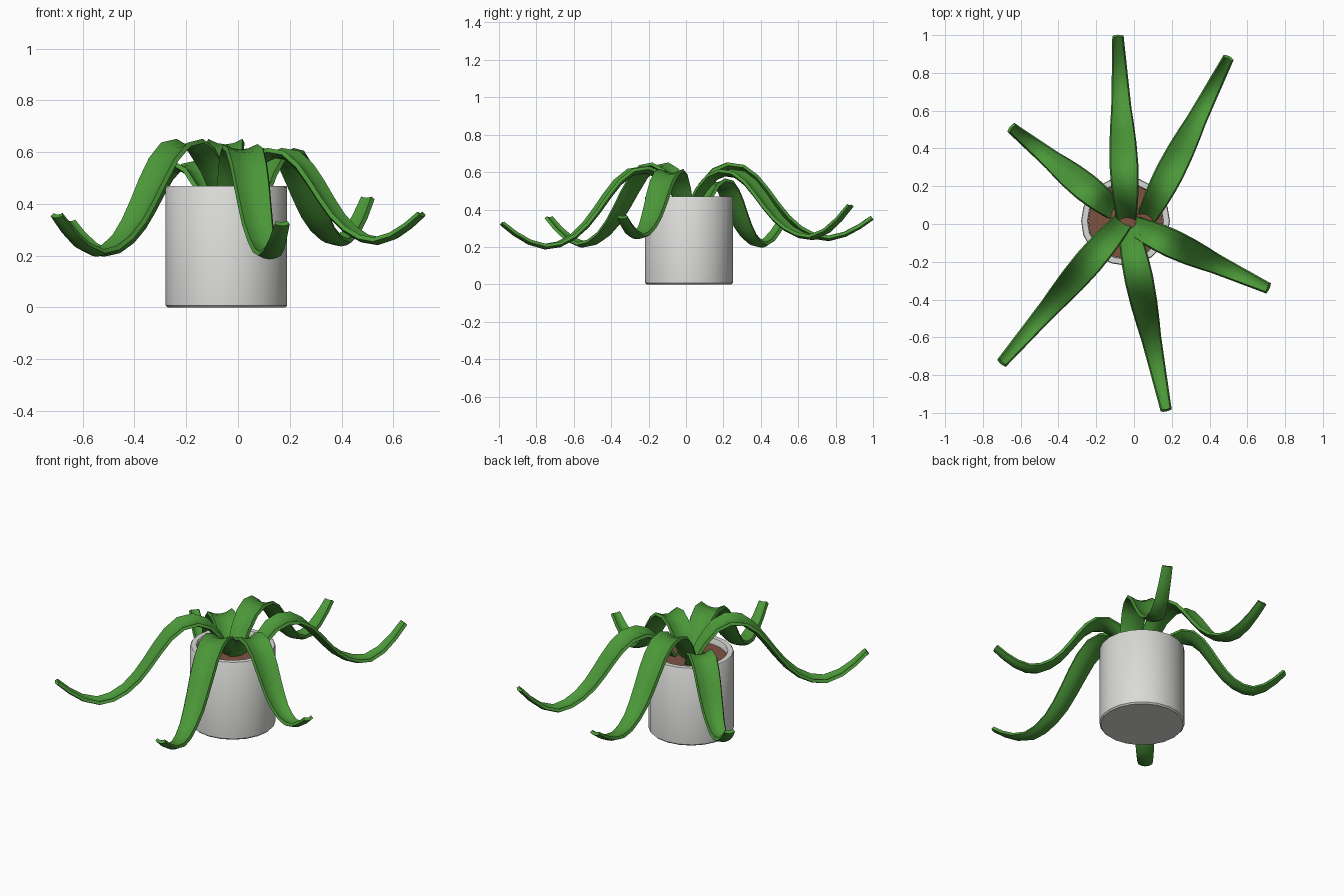
import bpy, bmesh, math
from mathutils import Vector

if "Cube" in bpy.data.objects:
    bpy.data.objects.remove(bpy.data.objects["Cube"])


def material(name, rgb):
    m = bpy.data.materials.new(name)
    m.diffuse_color = (*rgb, 1)
    m.use_nodes = True
    m.node_tree.nodes["Principled BSDF"].inputs["Base Color"].default_value = m.diffuse_color
    return m


GREEN = material("leaf green", (0.07, 0.31, 0.04))
WHITE = material("pot white", (0.70, 0.70, 0.68))
BROWN = material("soil brown", (0.21, 0.085, 0.055))
PX, PY = -0.045, 0.015          # pot centre


def finish(name, bm, mat, angle=40):
    bmesh.ops.recalc_face_normals(bm, faces=bm.faces)
    me = bpy.data.meshes.new(name)
    bm.to_mesh(me)
    bm.free()
    ob = bpy.data.objects.new(name, me)
    bpy.context.collection.objects.link(ob)
    me.materials.append(mat)
    bpy.ops.object.select_all(action='DESELECT')
    ob.select_set(True)
    bpy.context.view_layer.objects.active = ob
    bpy.ops.object.shade_smooth_by_angle(angle=math.radians(angle))
    return ob


def lathe(name, profile, mat, n=20):
    bm = bmesh.new()
    rings = []
    for r, z in profile:
        rings.append([bm.verts.new((PX + r * math.cos(2 * math.pi * i / n),
                                    PY + r * math.sin(2 * math.pi * i / n), z))
                      for i in range(n)])
    for a, b in zip(rings, rings[1:]):
        for i in range(n):
            j = (i + 1) % n
            bm.faces.new((a[i], a[j], b[j], b[i]))
    bm.faces.new(rings[0][::-1])
    bm.faces.new(rings[-1])
    return finish(name, bm, mat)


# Pot with a hollow top, and the soil inside it
lathe("pot", [(0.227, 0), (0.235, 0.008), (0.235, 0.465), (0.231, 0.47),
              (0.202, 0.47), (0.198, 0.465), (0.198, 0.40)], WHITE)
lathe("soil", [(0.197, 0.405), (0.197, 0.435)], BROWN)

# Leaf path: fraction of reach, height above dip (1 = crest), rise to the tip, width
PATH = [(0.00, None, 0, 0.10), (0.06, 0.74, 0, 0.115), (0.13, 0.93, 0, 0.13),
        (0.20, 1.00, 0, 0.14), (0.28, 0.97, 0, 0.145), (0.35, 0.84, 0, 0.14),
        (0.41, 0.66, 0, 0.135), (0.47, 0.46, 0, 0.125), (0.53, 0.28, 0, 0.115),
        (0.60, 0.13, 0, 0.10), (0.68, 0.03, 0, 0.09), (0.76, 0, 0, 0.08),
        (0.85, 0, 0.20, 0.07), (0.93, 0, 0.57, 0.06), (1.00, 0, 1.0, 0.052)]


def leaf(name, base, tip, crest, dip, end):
    b, t = Vector((*base, 0)), Vector((*tip, 0))
    side = Vector((0, 0, 1)).cross((t - b).normalized())
    pts = []
    for f, h, r, w in PATH:
        z = 0.42 if h is None else dip + h * (crest - dip) + r * (end - dip)
        p = b.lerp(t, f)
        pts.append(Vector((p.x, p.y, z)))
    bm = bmesh.new()
    rows = []
    for i, p in enumerate(pts):
        tan = (pts[min(i + 1, len(pts) - 1)] - pts[max(i - 1, 0)]).normalized()
        up = tan.cross(side)
        w = PATH[i][3]
        # shallow channel section
        rows.append([bm.verts.new(p + side * (k * w / 2) + up * (w * 0.16 * (k * k - 0.4)))
                     for k in (-1, -0.5, 0, 0.5, 1)])
    for a, c in zip(rows, rows[1:]):
        for k in range(4):
            bm.faces.new((a[k], a[k + 1], c[k + 1], c[k]))
    ob = finish(name, bm, GREEN, 60)
    s = ob.modifiers.new("thickness", 'SOLIDIFY')
    s.thickness = 0.018
    s.offset = 0
    bpy.ops.object.modifier_apply(modifier=s.name)
    bpy.ops.object.shade_smooth_by_angle(angle=math.radians(50))


leaf("back_leaf", (-0.04, 0.03), (-0.085, 0.995), 0.63, 0.245, 0.355)
leaf("back_right_leaf", (0.07, 0.04), (0.50, 0.88), 0.595, 0.25, 0.42)
leaf("back_left_leaf", (-0.10, 0.07), (-0.65, 0.51), 0.545, 0.21, 0.33)
leaf("front_left_leaf", (-0.06, 0.01), (-0.70, -0.735), 0.63, 0.21, 0.355)
leaf("front_leaf", (-0.03, -0.02), (0.17, -0.985), 0.61, 0.20, 0.325)
leaf("right_leaf", (0.0, -0.01), (0.71, -0.34), 0.595, 0.255, 0.36)
